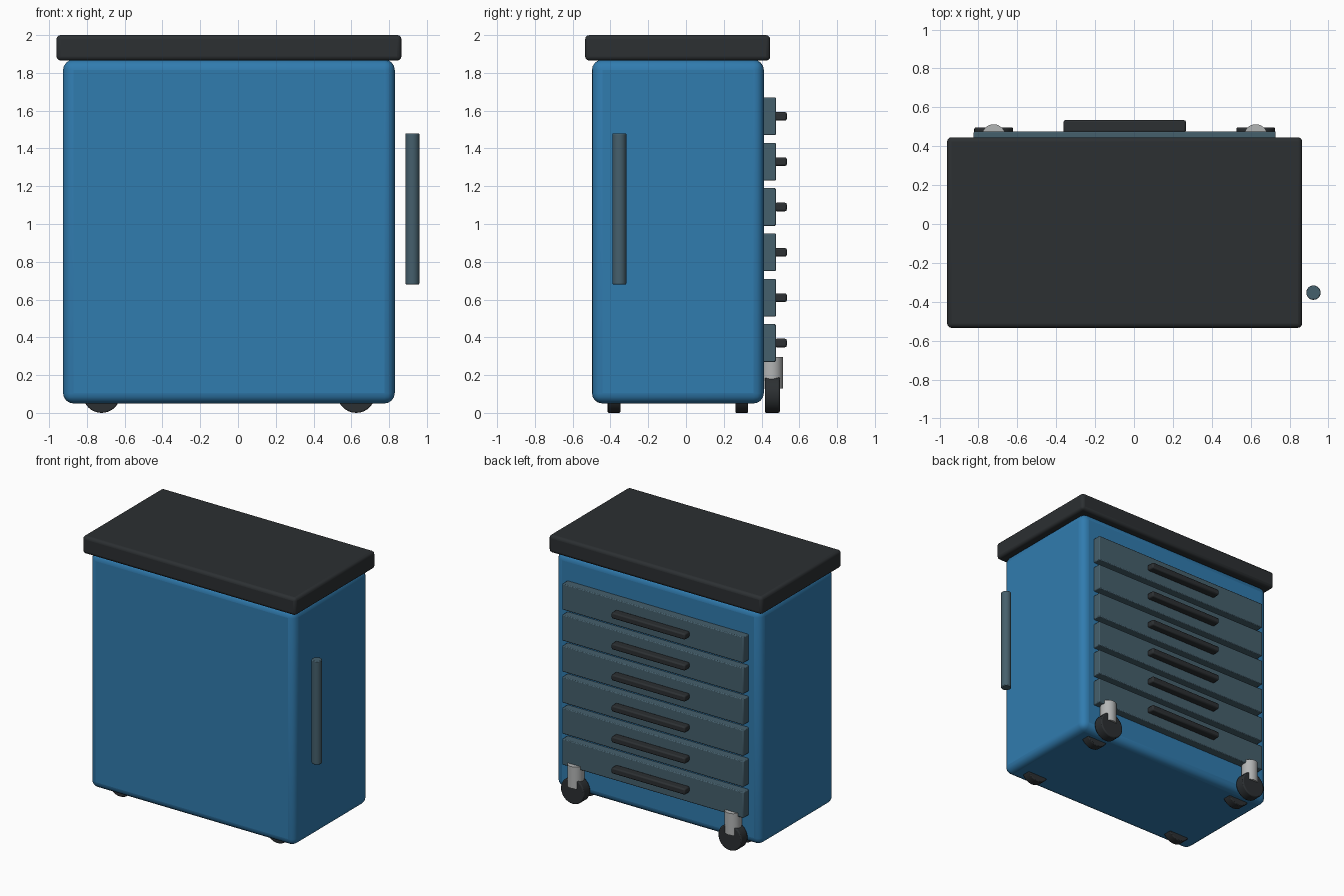
import bpy, math

if "Cube" in bpy.data.objects:
    bpy.data.objects.remove(bpy.data.objects["Cube"])

CX, CY = -0.048, -0.043   # cabinet centre in plan


def material(name, rgb):
    m = bpy.data.materials.new(name)
    m.diffuse_color = (*rgb, 1)
    m.use_nodes = True
    m.node_tree.nodes["Principled BSDF"].inputs["Base Color"].default_value = m.diffuse_color
    return m


blue = material("blue_paint", (0.03, 0.20, 0.43))
black = material("black_rubber", (0.025, 0.029, 0.032))
slate = material("slate_metal", (0.06, 0.115, 0.15))
steel = material("light_steel", (0.45, 0.46, 0.46))


def finish(ob, name, mat, bevel, segments):
    ob.name = name
    ob.data.materials.append(mat)
    if bevel:
        b = ob.modifiers.new("bevel", 'BEVEL')
        b.width, b.segments = bevel, segments
        b.limit_method = 'ANGLE'
        b.angle_limit = math.radians(40)
    bpy.ops.object.shade_smooth_by_angle(angle=math.radians(35))
    return ob


def box(name, mat, lo, hi, bevel=0.0, segments=3):
    bpy.ops.mesh.primitive_cube_add(size=1, location=[(a + b) / 2 for a, b in zip(lo, hi)])
    ob = bpy.context.object
    ob.scale = [b - a for a, b in zip(lo, hi)]
    bpy.ops.object.transform_apply(location=False, rotation=False, scale=True)
    return finish(ob, name, mat, bevel, segments)


def cylinder(name, mat, centre, radius, depth, along_y=False, bevel=0.0):
    rot = (math.pi / 2, 0, 0) if along_y else (0, 0, 0)
    bpy.ops.mesh.primitive_cylinder_add(vertices=32, radius=radius, depth=depth,
                                        location=centre, rotation=rot)
    return finish(bpy.context.object, name, mat, bevel, 2)


# Cabinet body and worktop
box("cabinet_body", blue, (-0.926, -0.498, 0.05), (0.83, 0.412, 1.87), 0.055, 4)
box("worktop", black, (-0.961, -0.534, 1.865), (0.865, 0.446, 2.0), 0.022, 3)

# Drawer fronts with pulls
for i in range(6):
    z = 0.37 + 0.24 * i
    box(f"drawer_front_{i + 1}", slate, (CX - 0.777, 0.38, z - 0.1),
        (CX + 0.777, 0.476, z + 0.1), 0.006, 2)
    box(f"drawer_pull_{i + 1}", black, (CX - 0.315, 0.47, z - 0.023),
        (CX + 0.315, 0.534, z + 0.023), 0.01, 2)

# Side push bar
cylinder("side_handle", slate, (0.923, -0.353, 1.08), 0.037, 0.80, bevel=0.005)

# Wheels under the cabinet, and swivel casters on the drawer side
for side, sx in (("left", -1), ("right", 1)):
    x = CX + sx * 0.674
    for row, y in (("front", CY - 0.338), ("rear", CY + 0.338)):
        cylinder(f"{row}_{side}_wheel", black, (x, y, 0.1), 0.1, 0.068, True, 0.006)
    cylinder(f"{side}_caster_wheel", black, (x, 0.457, 0.1), 0.1, 0.08, True, 0.008)
    cylinder(f"{side}_caster_stem", steel, (x, 0.453, 0.213), 0.06, 0.168)
